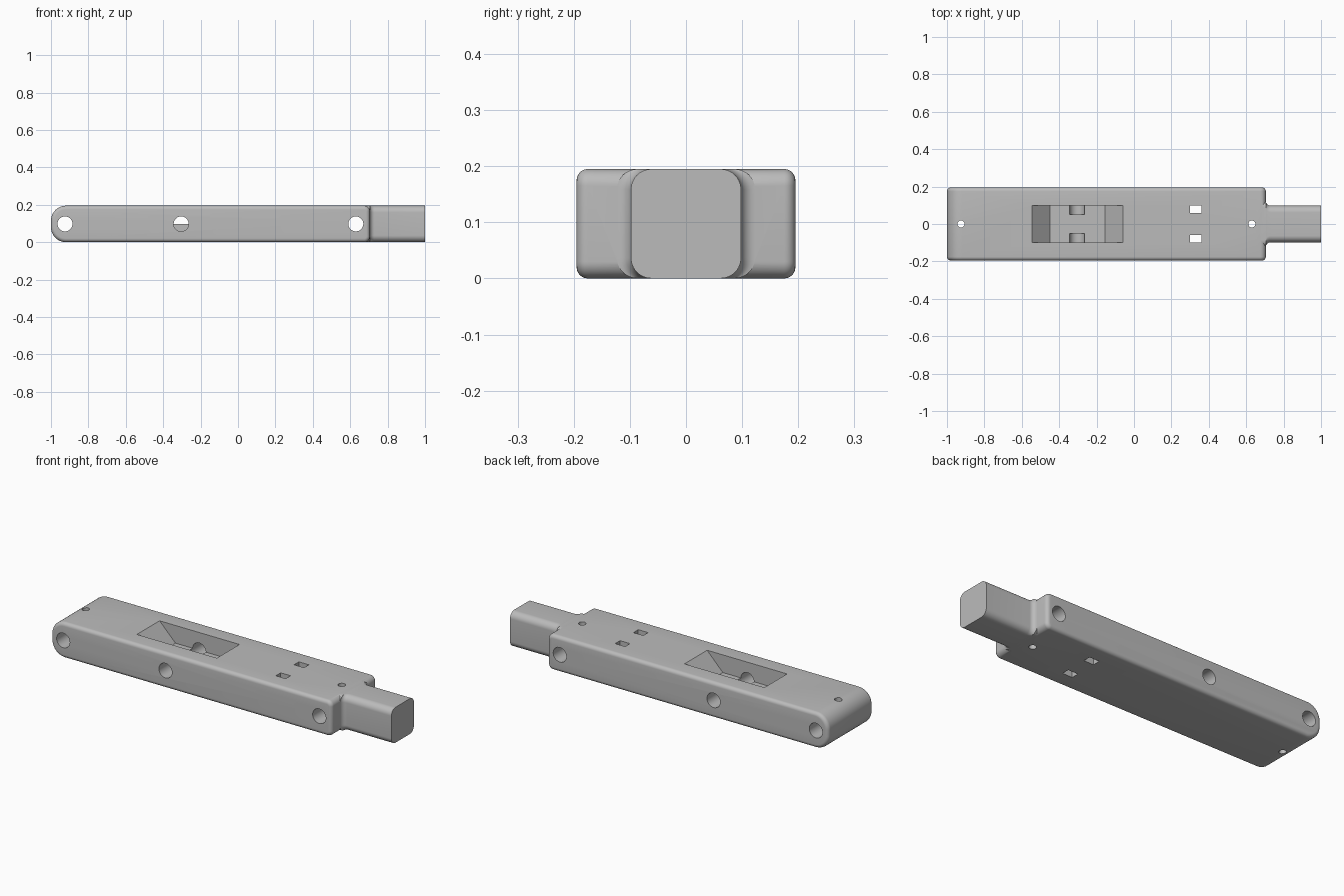
import bpy
import bmesh
from math import sin, cos, pi

if "Cube" in bpy.data.objects:
    bpy.data.objects.remove(bpy.data.objects["Cube"])

H = 0.195          # overall height
MID = H / 2
HALF_W = 0.195     # half width of the body

grey = bpy.data.materials.new("plain grey")
grey.use_nodes = True
tone = (0.5, 0.5, 0.5, 1)
grey.diffuse_color = tone
grey.node_tree.nodes["Principled BSDF"].inputs["Base Color"].default_value = tone


def loft(name, rings):
    """Skin a list of closed rings and cap both ends."""
    bm = bmesh.new()
    rows = [[bm.verts.new(p) for p in ring] for ring in rings]
    n = len(rows[0])
    for a, b in zip(rows, rows[1:]):
        for i in range(n):
            j = (i + 1) % n
            bm.faces.new((a[i], a[j], b[j], b[i]))
    bm.faces.new(rows[0])
    bm.faces.new(rows[-1])
    bmesh.ops.recalc_face_normals(bm, faces=bm.faces)
    mesh = bpy.data.meshes.new(name)
    bm.to_mesh(mesh)
    bm.free()
    mesh.materials.append(grey)
    obj = bpy.data.objects.new(name, mesh)
    bpy.context.collection.objects.link(obj)
    return obj


def rounded(u0, u1, v0, v1, r_low, r_high, inset=0, steps=10):
    """Rounded rectangle; r_low rounds the u0 side, r_high the u1 side."""
    pts = []
    corners = [(u1 - r_high, v1 - r_high, r_high), (u0 + r_low, v1 - r_low, r_low),
               (u0 + r_low, v0 + r_low, r_low), (u1 - r_high, v0 + r_high, r_high)]
    for k, (cu, cv, r) in enumerate(corners):
        for i in range(steps + 1):
            a = (k + i / steps) * pi / 2
            pts.append((cu + (r - inset) * cos(a), cv + (r - inset) * sin(a)))
    return pts


def boolean(target, tool, operation):
    mod = target.modifiers.new(tool.name, "BOOLEAN")
    mod.operation = operation
    mod.solver = "EXACT"
    mod.object = tool
    bpy.context.view_layer.objects.active = target
    bpy.ops.object.modifier_apply(modifier=mod.name)
    bpy.data.objects.remove(tool)


def cylinder(x, radius, axis, start, end):
    ring = [(radius * cos(i * pi / 20), radius * sin(i * pi / 20)) for i in range(40)]
    if axis == "y":
        return loft("bore", [[(x + a, t, MID + b) for a, b in ring] for t in (start, end)])
    return loft("bore", [[(x + a, b, t) for a, b in ring] for t in (start, end)])


# Body: side outline swept across the width, with filleted side edges
FILLET = 0.02
edge = [(FILLET * (1 - cos(a)), HALF_W - FILLET + FILLET * sin(a))
        for a in [i * pi / 12 for i in range(7)]]
edge = [(FILLET - FILLET * cos(i * pi / 12), HALF_W - FILLET + FILLET * sin(i * pi / 12))
        for i in range(7)]
sections = [(d, -y) for d, y in reversed(edge)] + edge
body = loft("connector_body", [
    [(u, y, v) for u, v in rounded(-1, 0.705, 0, H, 0.08, 0.03, d)] for d, y in sections])

# Tang: rounded bar that flares where it meets the body
FLARE = 0.025
flare = [(0.705 + FLARE * (1 - cos(i * pi / 12)), 0.098 + FLARE * (1 - sin(i * pi / 12)))
         for i in range(7)]
spans = [(0.62, 0.098 + FLARE)] + flare + [(1, 0.098)]
tang = loft("tang", [
    [(x, u, v) for u, v in rounded(-w, w, 0.0002, H - 0.0002, 0.036, 0.036)]
    for x, w in spans])
boolean(body, tang, "UNION")

# Sloped pocket in the top
profile = [(-0.57, H + 0.025), (-0.448, 0.098), (-0.155, 0.098), (-0.035, H + 0.025)]
pocket = loft("pocket", [[(x, y, z) for x, z in profile] for y in (-0.098, 0.098)])
boolean(body, pocket, "DIFFERENCE")

# End bores across the width, with small pin holes through the height
for x in (-0.925, 0.63):
    boolean(body, cylinder(x, 0.04, "y", -0.3, 0.3), "DIFFERENCE")
    boolean(body, cylinder(x, 0.019, "z", -0.1, 0.3), "DIFFERENCE")

# Blind bores into the pocket and square slots, one per side
for side in (-1, 1):
    boolean(body, cylinder(-0.304, 0.04, "y", side * 0.05, side * 0.3), "DIFFERENCE")
    slot = loft("slot", [[(x, side * y, z) for x, y in
                          ((0.3, 0.058), (0.36, 0.058), (0.36, 0.1), (0.3, 0.1))]
                         for z in (-0.1, 0.3)])
    boolean(body, slot, "DIFFERENCE")

# Smooth fillets and bores, crisp edges elsewhere
bpy.ops.object.select_all(action="DESELECT")
body.select_set(True)
bpy.context.view_layer.objects.active = body
bpy.ops.object.shade_smooth_by_angle(angle=pi / 6)
